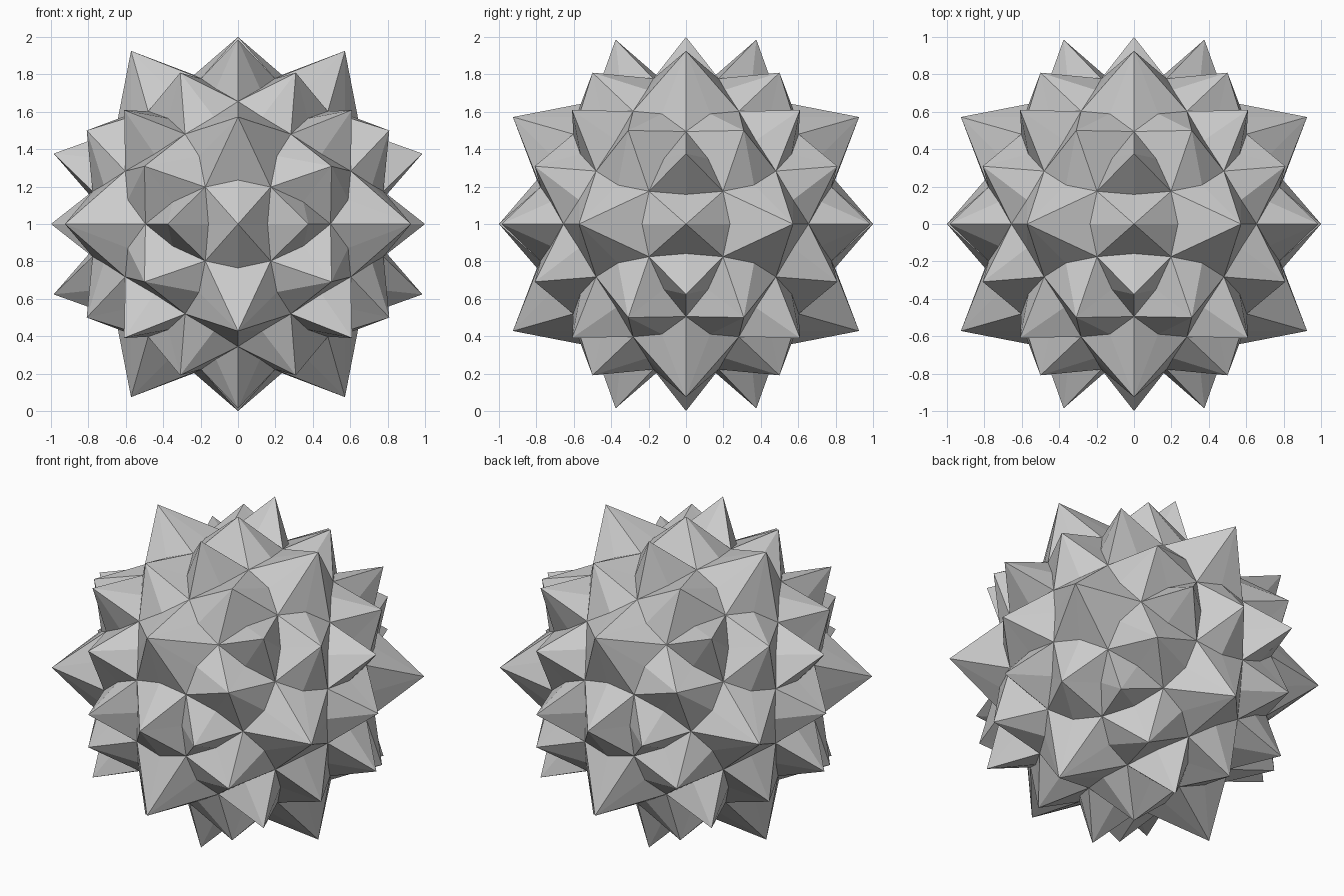
import bpy, bmesh
from math import sqrt
from itertools import permutations
from mathutils import Vector

if "Cube" in bpy.data.objects:
    bpy.data.objects.remove(bpy.data.objects["Cube"])

PHI = (1 + sqrt(5)) / 2

# Twelve five-fold axes (icosahedron corners)
corners = []
for s in (1, -1):
    for t in (1, -1):
        corners += [Vector(c).normalized() for c in
                    ((s, 0, t * PHI), (t * PHI, s, 0), (0, t * PHI, s))]


def adjacent(a, b):
    return 0.3 < a.dot(b) < 0.6


bm = bmesh.new()


def tri(*pts):
    bm.faces.new([bm.verts.new(p + Vector((0, 0, 1))) for p in pts])


# Each ordered icosahedron face gives one of the 120 mirror sectors
for a, b, c in permutations(corners, 3):
    if not (adjacent(a, b) and adjacent(b, c) and adjacent(a, c)):
        continue
    a5, a2, a3 = a, (a + b).normalized(), (a + b + c).normalized()
    # Spike tips
    tip5, tip3, tip2 = a5 * 1.088, a3 * 1.055, a2 * 1.0
    # Valley corner and the two saddle points between the spikes
    valley = a5 * 0.376 + a3 * 0.49
    saddle52 = a5 * 0.447 + a2 * 0.417
    saddle32 = a3 * 0.443 + a2 * 0.382
    tri(tip5, valley, saddle52)
    tri(tip2, saddle52, valley)
    tri(tip2, valley, saddle32)
    tri(tip3, saddle32, valley)

bmesh.ops.remove_doubles(bm, verts=bm.verts, dist=1e-4)
bmesh.ops.recalc_face_normals(bm, faces=bm.faces)

mesh = bpy.data.meshes.new("spiked_ball")
bm.to_mesh(mesh)
bm.free()
bpy.context.collection.objects.link(bpy.data.objects.new("spiked_ball", mesh))
